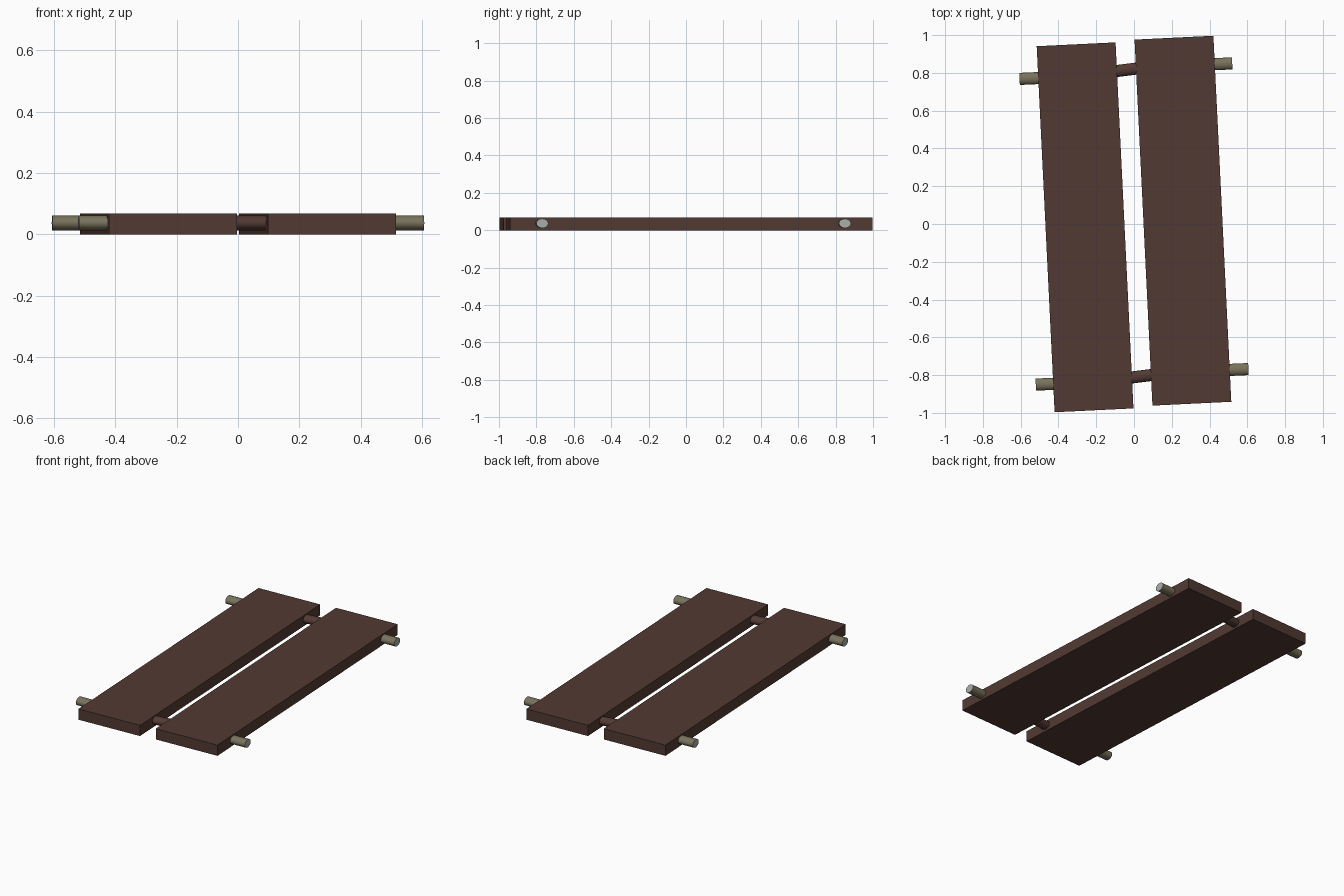
import bpy
import math
from mathutils import Vector

if "Cube" in bpy.data.objects:
    bpy.data.objects.remove(bpy.data.objects["Cube"])

ANGLE = math.radians(2.8)


def material(name, rgb):
    m = bpy.data.materials.new(name)
    m.diffuse_color = (*rgb, 1)
    m.use_nodes = True
    m.node_tree.nodes["Principled BSDF"].inputs["Base Color"].default_value = m.diffuse_color
    return m


wood = material("dark_wood", (0.085, 0.042, 0.033))
olive = material("olive_wood", (0.19, 0.17, 0.105))
grey = material("cut_end", (0.4, 0.43, 0.41))


def plank(name, x, y):
    bpy.ops.mesh.primitive_cube_add(size=1, location=(x, y, 0.034), rotation=(0, 0, ANGLE))
    o = bpy.context.object
    o.name = name
    o.scale = (0.418, 1.94, 0.068)
    o.data.materials.append(wood)


def rod(name, a, b, mat, cap_mat):
    # oval rod lying flat between two points
    a, b = Vector(a), Vector(b)
    mid, d = (a + b) / 2, b - a
    bpy.ops.mesh.primitive_cylinder_add(vertices=20, radius=1, depth=1)
    o = bpy.context.object
    o.name = name
    # local x points down, local z runs along the rod
    o.rotation_euler = (0, math.pi / 2, math.atan2(d.y, d.x))
    o.location = (mid.x, mid.y, 0.037)
    o.scale = (0.025, 0.032, d.length)
    o.data.materials.append(mat)
    o.data.materials.append(cap_mat)
    for p in o.data.polygons:
        if abs(p.normal.z) > 0.9:
            p.material_index = 1
    bpy.ops.object.shade_smooth_by_angle(angle=math.radians(35))


# everything repeats under a half turn about z
for s, side in ((1, "right"), (-1, "left")):
    plank(side + "_plank", 0.259 * s, 0.0175 * s)
    # pegs sticking out of the outer edge
    rod(side + "_peg_a", (0.39 * s, 0.845 * s), (0.52 * s, 0.85 * s), olive, grey)
    rod(side + "_peg_b", (0.475 * s, -0.774 * s), (0.606 * s, -0.768 * s), olive, grey)

# dowels bridging the gap between planks
rod("back_dowel", (-0.13, 0.805), (0.03, 0.825), wood, wood)
rod("front_dowel", (-0.04, -0.816), (0.12, -0.796), wood, wood)
